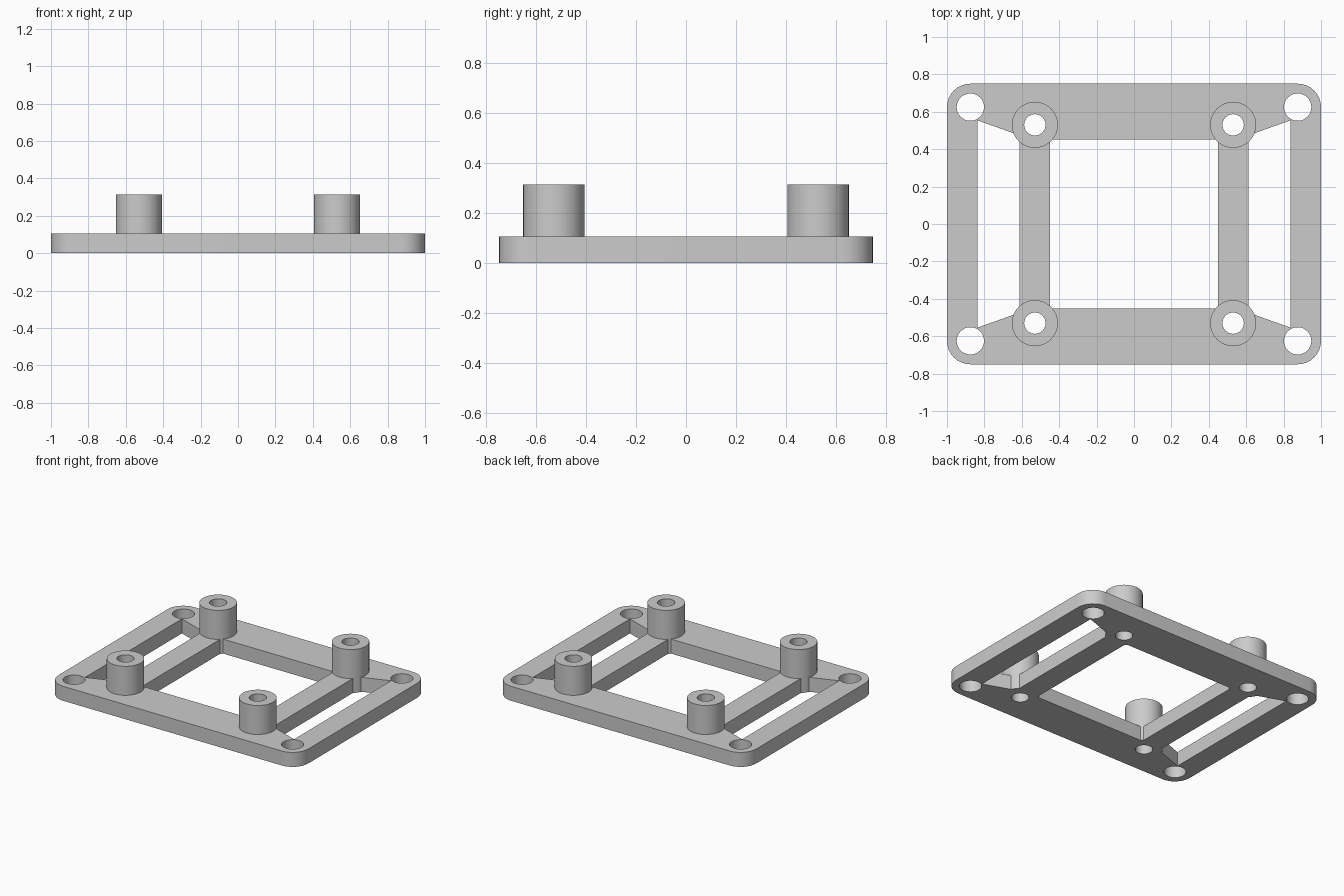
import bpy
import bmesh
import math

cube = bpy.data.objects.get("Cube")
if cube:
    bpy.data.objects.remove(cube, do_unlink=True)

PLATE_H, POST_H = 0.105, 0.315
POST_XY, POST_R, BORE_R = 0.53, 0.123, 0.057
HOLE_X, HOLE_Y, HOLE_R = 0.875, 0.625, 0.073
CORNERS = [(sx, sy) for sx in (-1, 1) for sy in (-1, 1)]


def prism(name, outline, z0, z1):
    """Closed upright solid over a flat outline."""
    bm = bmesh.new()
    base = bm.faces.new([bm.verts.new((x, y, z0)) for x, y in outline])
    top = bmesh.ops.extrude_face_region(bm, geom=[base])["geom"]
    bmesh.ops.translate(bm, vec=(0, 0, z1 - z0),
                        verts=[v for v in top if isinstance(v, bmesh.types.BMVert)])
    bmesh.ops.recalc_face_normals(bm, faces=bm.faces)
    mesh = bpy.data.meshes.new(name)
    bm.to_mesh(mesh)
    bm.free()
    obj = bpy.data.objects.new(name, mesh)
    bpy.context.collection.objects.link(obj)
    return obj


def arc(cx, cy, r, start, sweep, steps):
    return [(cx + r * math.cos(start + sweep * i / steps),
             cy + r * math.sin(start + sweep * i / steps)) for i in range(steps)]


def circle(cx, cy, r):
    return arc(cx, cy, r, 0, math.tau, 48)


def combine(target, tool, operation):
    """Apply one boolean and discard its tool."""
    mod = target.modifiers.new(operation, "BOOLEAN")
    mod.operation, mod.object, mod.solver = operation, tool, "EXACT"
    bpy.context.view_layer.objects.active = target
    bpy.ops.object.modifier_apply(modifier=mod.name)
    bpy.data.objects.remove(tool, do_unlink=True)


# Base plate with rounded corners
outline = []
for i, (sx, sy) in enumerate([(1, 1), (-1, 1), (-1, -1), (1, -1)]):
    quarter = math.pi / 2
    outline += arc(sx * HOLE_X, sy * HOLE_Y, 0.125, i * quarter, quarter * 9 / 8, 9)
frame = prism("mounting_frame", outline, 0, PLATE_H)

# Square centre window and tapered side slots
window = [(sx * 0.45, sy * 0.452) for sx, sy in ((-1, -1), (1, -1), (1, 1), (-1, 1))]
combine(frame, prism("window_cutter", window, -0.1, 0.5), "DIFFERENCE")
for s in (-1, 1):
    slot = [(s * 0.612, -0.474), (s * 0.837, -0.554), (s * 0.837, 0.554), (s * 0.612, 0.474)]
    combine(frame, prism("slot_cutter", slot, -0.1, 0.5), "DIFFERENCE")

# Standoff posts, then their bores and the corner screw holes
for sx, sy in CORNERS:
    post = prism("post", circle(sx * POST_XY, sy * POST_XY, POST_R), 0, POST_H)
    combine(frame, post, "UNION")
for sx, sy in CORNERS:
    for x, y, r in ((POST_XY, POST_XY, BORE_R), (HOLE_X, HOLE_Y, HOLE_R)):
        combine(frame, prism("bore_cutter", circle(sx * x, sy * y, r), -0.1, 0.5), "DIFFERENCE")

# Plain grey finish
grey = bpy.data.materials.new("light_grey")
grey.use_nodes = True
colour = (0.6, 0.6, 0.6, 1)
grey.diffuse_color = colour
grey.node_tree.nodes["Principled BSDF"].inputs["Base Color"].default_value = colour
frame.data.materials.clear()
frame.data.materials.append(grey)

bpy.ops.object.select_all(action="DESELECT")
frame.select_set(True)
bpy.context.view_layer.objects.active = frame
bpy.ops.object.shade_smooth_by_angle(angle=math.radians(30))
